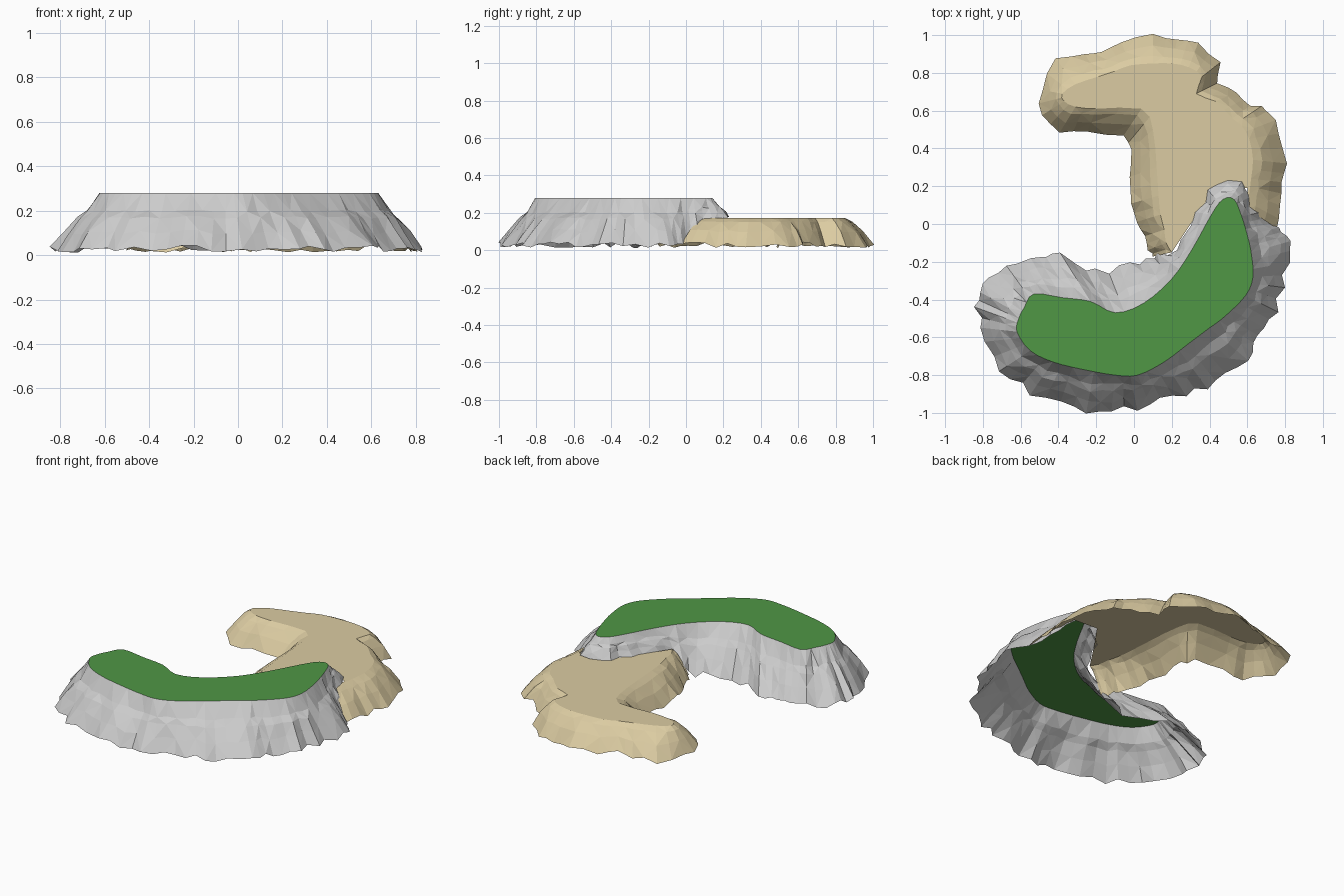
import bpy, random
from mathutils import Vector

if "Cube" in bpy.data.objects:
    bpy.data.objects.remove(bpy.data.objects["Cube"])

random.seed(4)


def material(name, rgb):
    m = bpy.data.materials.new(name)
    m.diffuse_color = (*rgb, 1)
    m.use_nodes = True
    m.node_tree.nodes["Principled BSDF"].inputs["Base Color"].default_value = m.diffuse_color
    return m


def make(name, verts, faces, mat=None):
    me = bpy.data.meshes.new(name)
    me.from_pydata(verts, [], faces)
    ob = bpy.data.objects.new(name, me)
    bpy.context.collection.objects.link(ob)
    if mat:
        me.materials.append(mat)
    return ob


def resample(pts, steps, closed):
    """Catmull-Rom subdivision of a list of vectors."""
    n, out = len(pts), []
    for i in range(n if closed else n - 1):
        a, b, c, d = [pts[k % n] if closed else pts[min(max(k, 0), n - 1)]
                      for k in range(i - 1, i + 3)]
        for s in range(steps):
            t = s / steps
            out.append(0.5 * (2 * b + (c - a) * t + (2 * a - 5 * b + 4 * c - d) * t * t
                              + (3 * b - a - 3 * c + d) * t ** 3))
    if not closed:
        out.append(pts[-1].copy())
    return out


def skirt(name, foot, rim, profile, steps, closed, rough, mat=None):
    """Craggy wall from foot line up to rim; profile = (inward, upward) fractions."""
    foot, rim = resample(foot, steps, closed), resample(rim, steps, closed)
    n, m = len(foot), len(profile)
    verts = []
    for f, r in zip(foot, rim):
        ground = f.z < 0.08
        crag = random.uniform(-1, 1) * rough
        if ground:
            f.z = max(0.005, f.z + random.uniform(-0.018, 0.014))
        for u, v in profile:
            p = f.lerp(r, u)
            p.z = f.z + (r.z - f.z) * v
            if u < 1:
                out = Vector((f.x - r.x, f.y - r.y, 0)).normalized()
                p += out * (crag * (1 - u) + random.uniform(-0.4, 0.4) * rough * (u > 0))
            verts.append(p)
    faces = []
    for i in range(n if closed else n - 1):
        j = (i + 1) % n
        for k in range(m - 1):
            a, b, c, d = i * m + k, j * m + k, j * m + k + 1, i * m + k + 1
            faces += [(a, b, c), (a, c, d)] if (i + k) % 2 else [(a, b, d), (b, c, d)]
    make(name, verts, faces, mat)
    return rim


grass = material("grass", (0.08, 0.31, 0.06))
sand = material("sand", (0.71, 0.60, 0.36))

# Cliff foot (x, y, z), counterclockwise from the west end
cliff_foot = [(-.83, -.40, .03), (-.80, -.55, .03), (-.70, -.77, .03), (-.54, -.89, .03),
              (-.32, -.98, .03), (-.12, -.995, .03), (.08, -.95, .03), (.27, -.90, .03),
              (.43, -.83, .03), (.59, -.71, .03), (.64, -.58, .03), (.75, -.46, .03),
              (.80, -.27, .03), (.83, -.09, .03), (.76, -.02, .03), (.66, .06, .10),
              (.61, .19, .17), (.44, .20, .175), (.34, .06, .17), (.21, -.14, .15),
              (.10, -.17, .04), (-.02, -.21, .04), (-.20, -.25, .03), (-.38, -.17, .03),
              (-.50, -.19, .03), (-.62, -.21, .03), (-.76, -.29, .03)]
cliff_rim = [(-.61, -.50), (-.62, -.57), (-.55, -.67), (-.43, -.73), (-.27, -.77),
             (-.10, -.80), (.02, -.80), (.16, -.73), (.28, -.64), (.40, -.55), (.48, -.49),
             (.59, -.38), (.63, -.28), (.62, -.15), (.60, -.06), (.57, .04), (.53, .13),
             (.47, .13), (.41, .05), (.31, -.13), (.20, -.29), (.05, -.42), (-.10, -.47),
             (-.23, -.41), (-.38, -.39), (-.53, -.37), (-.58, -.44)]

# Grey cliff and its flat grassy plateau
top = skirt("cliff_wall", [Vector(p) for p in cliff_foot],
            [Vector((x, y, .28)) for x, y in cliff_rim],
            [(0, 0), (.28, .30), (.55, .56), (.72, .68), (1, 1)], 3, True, .022)
make("grass_plateau", top, [range(len(top))], grass)

# Sandy headland: foot and rim from the east joint round to the inner joint
sand_foot = [(.75, -.02), (.77, .10), (.79, .22), (.81, .32), (.77, .48), (.71, .60),
             (.62, .63), (.55, .70), (.45, .75), (.45, .85), (.34, .96), (.23, .985),
             (.10, .995), (-.07, .97), (-.17, .91), (-.26, .90), (-.41, .87), (-.49, .71),
             (-.48, .58), (-.39, .49), (-.25, .48), (-.06, .46), (-.02, .39), (-.02, .25),
             (-.01, .11), (.01, .01), (.07, -.06), (.07, -.14), (.11, -.17)]
sand_rim = [(.60, .08), (.61, .16), (.62, .24), (.63, .34), (.61, .45), (.57, .52),
            (.52, .56), (.43, .65), (.33, .69), (.36, .78), (.29, .83), (.20, .85),
            (.10, .85), (-.02, .84), (-.10, .81), (-.19, .78), (-.31, .74), (-.38, .69),
            (-.37, .65), (-.31, .62), (-.20, .61), (.04, .61), (.10, .50), (.12, .30),
            (.13, .15), (.14, .05), (.16, -.03), (.17, -.10), (.20, -.15)]
edge = skirt("sand_slope", [Vector((x, y, .03)) for x, y in sand_foot],
             [Vector((x, y, .172)) for x, y in sand_rim],
             [(0, 0), (.4, .52), (.75, .86), (1, 1)], 2, False, .012, sand)

# Flat sand top, closed along the cliff foot
joint = [Vector((x, y, .172)) for x, y in [(.34, .06), (.44, .20), (.60, .19)]]
shelf = edge + joint
make("sand_shelf", shelf, [range(len(shelf))], sand)
